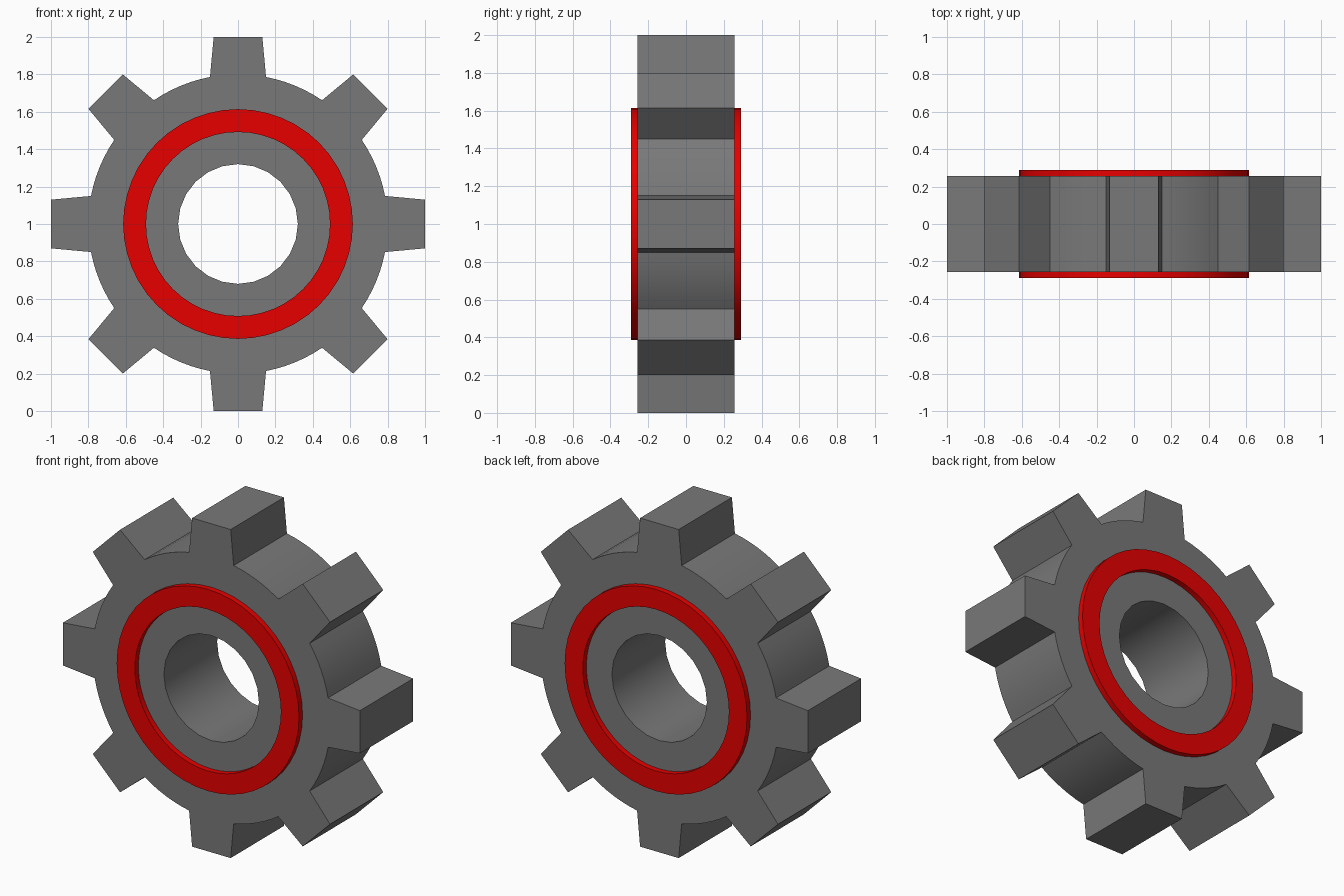
import bpy, bmesh
from math import sin, cos, pi, asin, radians
from mathutils import Matrix

if "Cube" in bpy.data.objects:
    bpy.data.objects.remove(bpy.data.objects["Cube"])

TEETH = 8
ROOT_R, BORE_R = 0.80, 0.32
TIP_HALF, BASE_HALF = 0.13, 0.15
BODY_HALF = 0.256


def circle(r, n):
    return [(r * cos(2 * pi * i / n), r * sin(2 * pi * i / n)) for i in range(n)]


def gear_outline():
    """Flat-tipped tapered teeth joined by root arcs."""
    pts = []
    half = asin(BASE_HALF / ROOT_R)
    gap = 2 * pi / TEETH - 2 * half
    for k in range(TEETH):
        a = 2 * pi * k / TEETH
        for r, w in ((1.0, -TIP_HALF), (1.0, TIP_HALF)):
            pts.append((r * cos(a) - w * sin(a), r * sin(a) + w * cos(a)))
        for j in range(7):
            t = a + half + gap * j / 6
            pts.append((ROOT_R * cos(t), ROOT_R * sin(t)))
    return pts


def material(name, colour):
    mat = bpy.data.materials.new(name)
    mat.diffuse_color = (*colour, 1)
    mat.use_nodes = True
    mat.node_tree.nodes["Principled BSDF"].inputs["Base Color"].default_value = mat.diffuse_color
    return mat


def plate(name, loops, half, y, mat):
    """Extrude a profile with a hole along y, centred on z = 1."""
    cu = bpy.data.curves.new(name + "_profile", 'CURVE')
    cu.dimensions = '2D'
    cu.fill_mode = 'BOTH'
    cu.extrude = half
    for pts in loops:
        sp = cu.splines.new('POLY')
        sp.points.add(len(pts) - 1)
        for p, (u, v) in zip(sp.points, pts):
            p.co = (u, v, 0, 1)
        sp.use_cyclic_u = True
    tmp = bpy.data.objects.new(name + "_profile", cu)
    bpy.context.scene.collection.objects.link(tmp)
    dg = bpy.context.evaluated_depsgraph_get()
    me = bpy.data.meshes.new_from_object(tmp.evaluated_get(dg))
    bpy.data.objects.remove(tmp)

    bm = bmesh.new()
    bm.from_mesh(me)
    bmesh.ops.remove_doubles(bm, verts=bm.verts, dist=1e-4)
    bmesh.ops.recalc_face_normals(bm, faces=bm.faces)
    bm.transform(Matrix.Translation((0, y, 1)) @ Matrix.Rotation(pi / 2, 4, 'X'))
    bm.to_mesh(me)
    bm.free()

    me.name = name
    me.materials.clear()
    me.materials.append(mat)
    ob = bpy.data.objects.new(name, me)
    bpy.context.scene.collection.objects.link(ob)
    bpy.ops.object.select_all(action='DESELECT')
    ob.select_set(True)
    bpy.context.view_layer.objects.active = ob
    bpy.ops.object.shade_smooth_by_angle(angle=radians(30))
    return ob


dark = material("dark_grey", (0.19, 0.19, 0.19))
red = material("red", (0.8, 0.0, 0.0))

# Toothed body with central bore
plate("gear_body", [gear_outline(), circle(BORE_R, 24)], BODY_HALF, 0, dark)

# Raised red ring on each face
for name, side in (("front_ring", -1), ("back_ring", 1)):
    plate(name, [circle(0.614, 48), circle(0.492, 48)], 0.02, side * 0.27, red)
